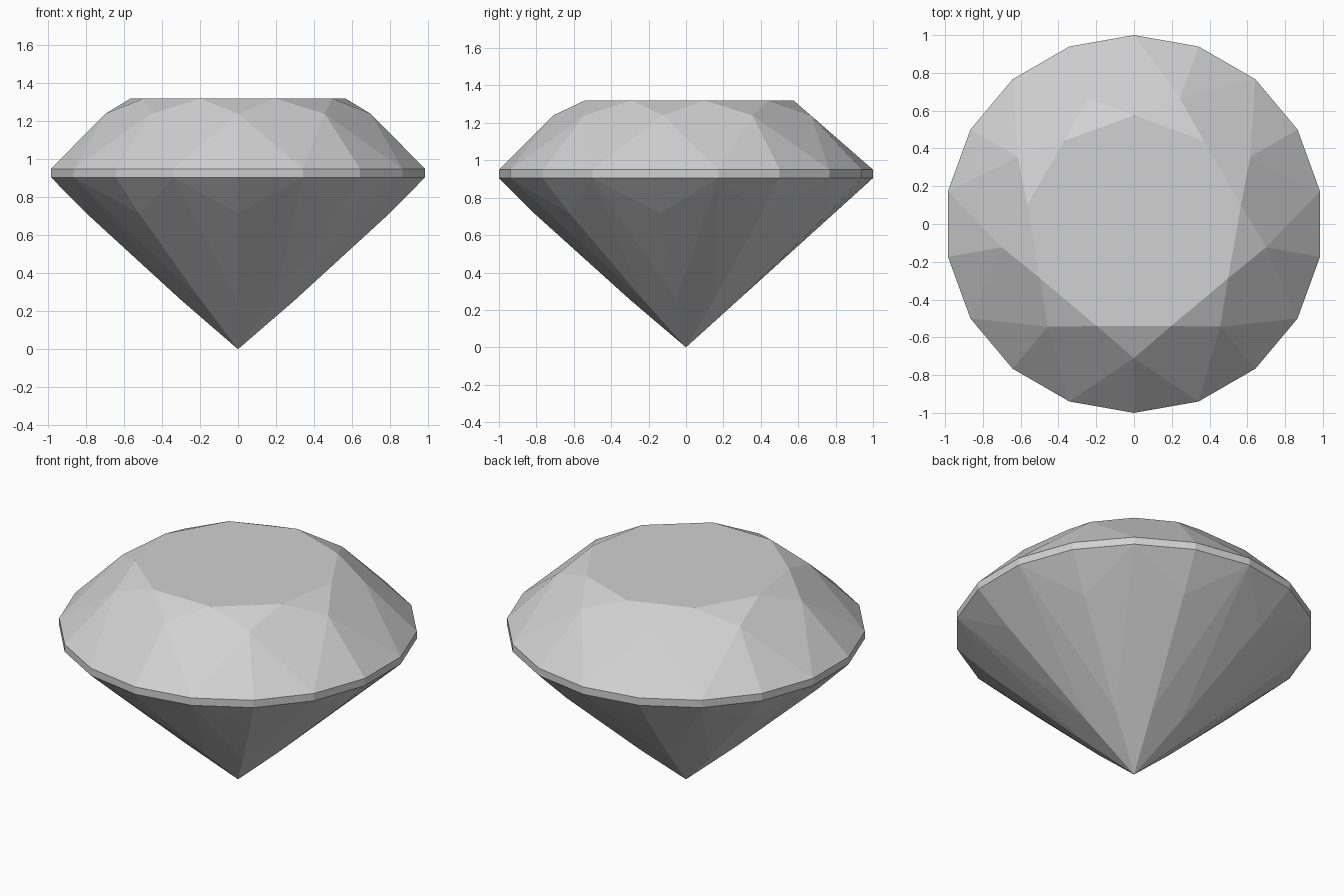
import bpy
import bmesh
from math import sin, cos, pi

cube = bpy.data.objects.get("Cube")
if cube:
    bpy.data.objects.remove(cube, do_unlink=True)

SIDES = 9
STEP = pi / SIDES          # half a facet sector

# One flat grey for the whole stone
grey = bpy.data.materials.new("stone_grey")
grey.use_nodes = True
colour = (0.64, 0.64, 0.64, 1)
grey.diffuse_color = colour
grey.node_tree.nodes["Principled BSDF"].inputs["Base Color"].default_value = colour

bm = bmesh.new()


def ring(radius, z, count=SIDES, offset=0):
    """Ring of points, clockwise from the back; offset is in half sectors."""
    turn = 2 * pi / count
    return [bm.verts.new((radius * sin(i * turn + offset * STEP),
                          radius * cos(i * turn + offset * STEP), z))
            for i in range(count)]


# Rings from the top down
table = ring(0.575, 1.32)
crown = ring(0.71, 1.24, offset=1)
girdle_top = ring(1.0, 0.95, 2 * SIDES)
girdle_low = ring(1.0, 0.905, 2 * SIDES)
pavilion = ring(0.81, 0.715, offset=1)
lower = ring(0.302, 0.257, offset=1)
culet = bm.verts.new((0, 0, 0))

bm.faces.new(table)
for i in range(SIDES):
    j = (i + 1) % SIDES
    a, b, c = 2 * i, 2 * i + 1, 2 * j

    # Crown: star facet, kite facet and two girdle facets
    bm.faces.new((table[i], table[j], crown[i]))
    bm.faces.new((table[i], crown[i], girdle_top[a], crown[i - 1]))
    bm.faces.new((crown[i], girdle_top[a], girdle_top[b]))
    bm.faces.new((crown[i], girdle_top[b], girdle_top[c]))

    # Girdle band
    for p, q in ((a, b), (b, c)):
        bm.faces.new((girdle_top[p], girdle_top[q], girdle_low[q], girdle_low[p]))

    # Pavilion: girdle facets, long facets and the main kite to the point
    for p, q in ((a, b), (b, c)):
        bm.faces.new((girdle_low[p], girdle_low[q], pavilion[i]))
    for p in (a, c):
        bm.faces.new((girdle_low[p], pavilion[i], lower[i]))
    bm.faces.new((girdle_low[a], lower[i], culet, lower[i - 1]))

bmesh.ops.recalc_face_normals(bm, faces=bm.faces)
mesh = bpy.data.meshes.new("cut_gemstone")
bm.to_mesh(mesh)
bm.free()
mesh.materials.append(grey)
gem = bpy.data.objects.new("cut_gemstone", mesh)
bpy.context.collection.objects.link(gem)
